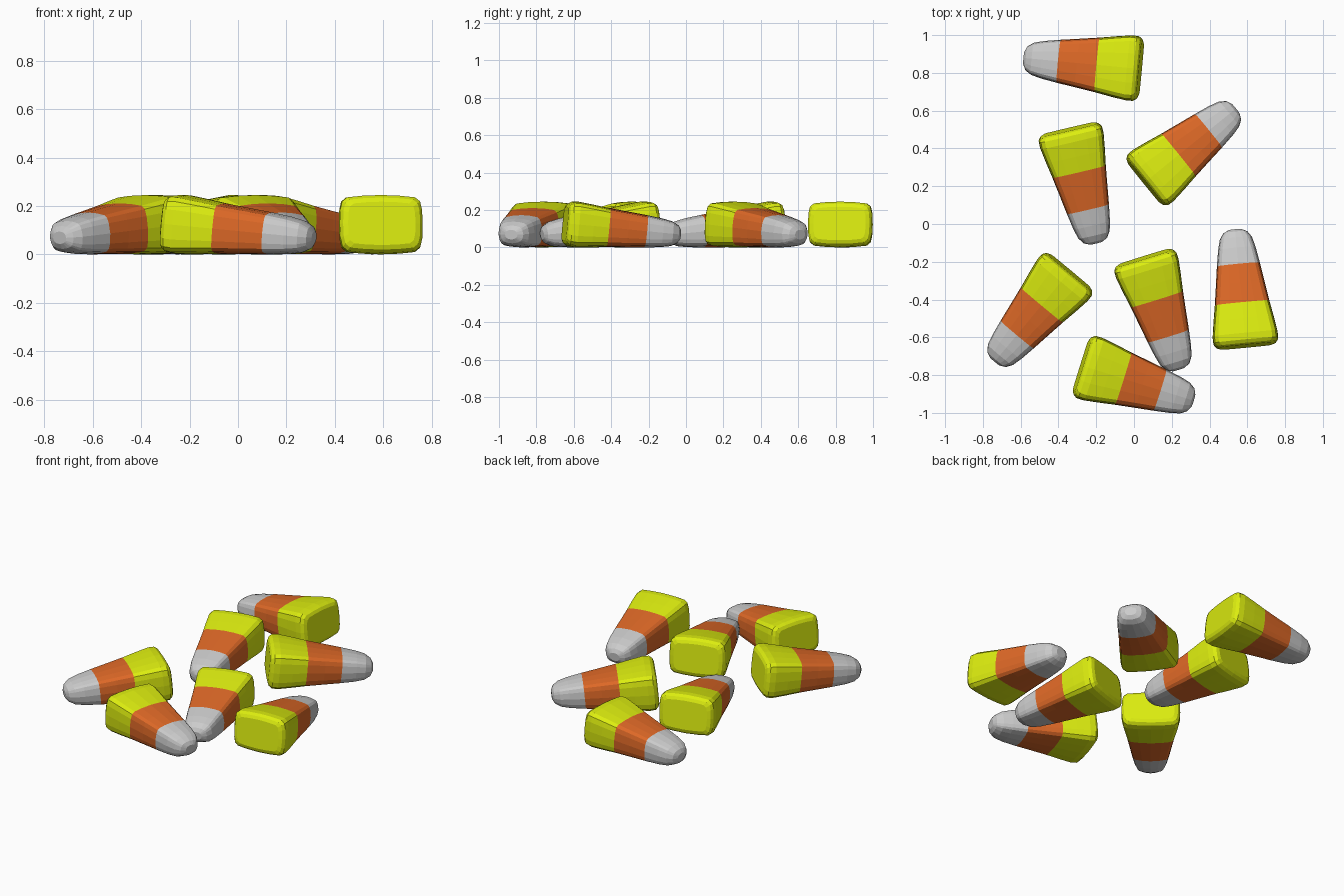
import bpy, bmesh
from math import radians, cos, sin, atan2
from mathutils import Matrix, Vector

if "Cube" in bpy.data.objects:
    bpy.data.objects.remove(bpy.data.objects["Cube"])


def material(name, rgb):
    m = bpy.data.materials.new(name)
    m.diffuse_color = (*rgb, 1)
    m.use_nodes = True
    m.node_tree.nodes["Principled BSDF"].inputs["Base Color"].default_value = m.diffuse_color
    return m


# boxy quarter cross-section, mirrored into a full rounded rectangle
quarter = [(1, 0), (.985, .5), (.94, .78), (.82, .92), (.45, .975)]
section = []
for k in range(4):
    for a, b in quarter if k % 2 == 0 else [(1 - 1, 1)] + [(a, b) for a, b in quarter[:0:-1]]:
        sx = 1 if k in (0, 3) else -1
        sy = 1 if k in (0, 1) else -1
        section.append((a * sx, b * sy))

# rings along the sweet: distance, half width, half height, roundness, colour
rings = [
    (.000, .140, .090, 0, 0), (.008, .160, .108, 0, 0), (.025, .172, .120, 0, 0),
    (.060, .173, .123, 0, 0), (.140, .161, .115, .05, 0), (.225, .146, .105, .1, 1),
    (.330, .130, .096, .2, 1), (.432, .115, .087, .3, 2), (.520, .100, .077, .4, 2),
    (.575, .086, .066, .5, 2), (.608, .064, .048, .7, 2), (.622, .035, .026, .9, 2),
]

bm = bmesh.new()
loops = []
for s, w, h, r, _ in rings:
    loop = []
    for a, b in section:
        t = atan2(b, a)
        y = a * (1 - r) + cos(t) * r
        z = b * (1 - r) + sin(t) * r
        loop.append(bm.verts.new((s, y * w, z * h)))
    loops.append(loop)
n = len(section)
for i in range(len(loops) - 1):
    for j in range(n):
        k = (j + 1) % n
        f = bm.faces.new((loops[i][j], loops[i][k], loops[i + 1][k], loops[i + 1][j]))
        f.material_index = rings[i][4]
bm.faces.new(loops[0][::-1])
bm.faces.new(loops[-1]).material_index = 2
bmesh.ops.recalc_face_normals(bm, faces=bm.faces)

# lay the tapered sweet on its lower side
bm.transform(Matrix.Rotation(radians(5.5), 4, 'Y'))
low = Vector((min(v.co.x for v in bm.verts), 0, min(v.co.z for v in bm.verts)))
bmesh.ops.translate(bm, verts=bm.verts, vec=-low)

mesh = bpy.data.meshes.new("candy_piece")
bm.to_mesh(mesh)
bm.free()
mesh.materials.append(material("yellow", (.72, .85, .005)))
mesh.materials.append(material("orange", (.73, .14, .02)))
mesh.materials.append(None)

# base centre and heading of every scattered piece
placements = [
    (.042, .82, 174.6), (.05, .215, 39), (-.345, .51, -76.8), (-.335, -.245, -129.8),
    (.05, -.17, -72.7), (-.285, -.747, -17.4), (.595, -.655, 95.5),
]
for i, (x, y, ang) in enumerate(placements, 1):
    ob = bpy.data.objects.new(f"candy_piece_{i}", mesh)
    ob.location = (x, y, 0)
    ob.rotation_euler = (0, 0, radians(ang))
    bpy.context.collection.objects.link(ob)
